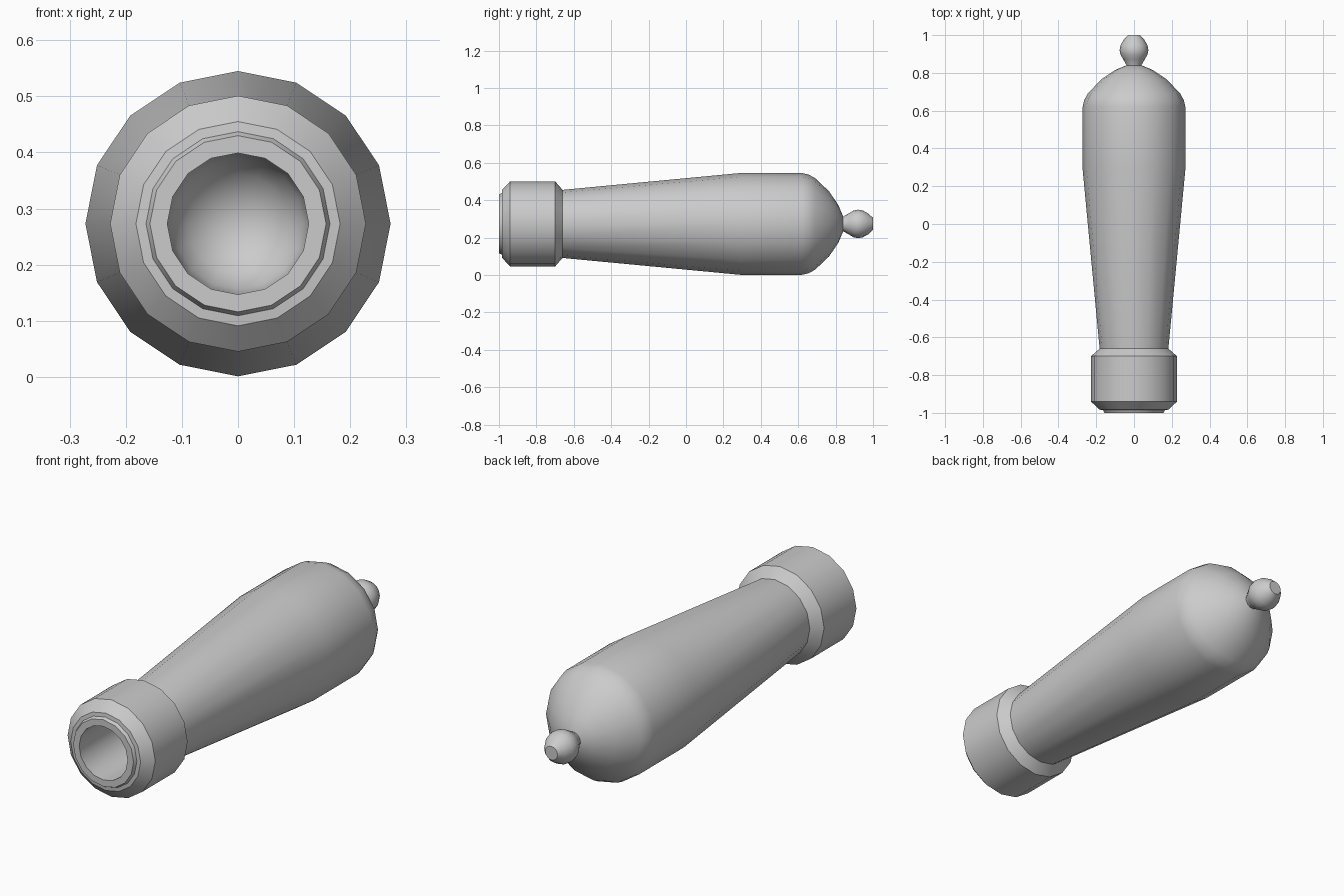
import bpy, bmesh, math

if "Cube" in bpy.data.objects:
    bpy.data.objects.remove(bpy.data.objects["Cube"])

SIDES = 16
AXIS_Z = 0.273


def lathe(name, profile):
    """Spin (y, radius) points around the long axis; radius 0 closes to a point."""
    bm = bmesh.new()
    rings = []
    for y, r in profile:
        if r == 0:
            rings.append([bm.verts.new((0, y, AXIS_Z))])
            continue
        angles = [2 * math.pi * i / SIDES for i in range(SIDES)]
        rings.append([bm.verts.new((r * math.cos(a), y, AXIS_Z + r * math.sin(a)))
                      for a in angles])
    for a, b in zip(rings, rings[1:]):
        for i in range(SIDES):
            j = (i + 1) % SIDES
            quad = [a[i % len(a)], a[j % len(a)], b[j % len(b)], b[i % len(b)]]
            bm.faces.new(list(dict.fromkeys(quad)))
    bmesh.ops.recalc_face_normals(bm, faces=bm.faces)
    mesh = bpy.data.meshes.new(name)
    bm.to_mesh(mesh)
    bm.free()
    ob = bpy.data.objects.new(name, mesh)
    bpy.context.collection.objects.link(ob)
    bpy.ops.object.select_all(action='DESELECT')
    ob.select_set(True)
    bpy.context.view_layer.objects.active = ob
    bpy.ops.object.shade_smooth_by_angle(angle=math.radians(35))
    return ob


# Barrel: rounded bore end, bore wall, muzzle lip, collar, tapered body, domed breech
bore_end = [(0.2 - 0.126 * math.sin(t), 0.126 * math.cos(t))
            for t in (math.radians(-d) for d in (67.5, 45, 22.5, 0))]
lathe("barrel", [(0.326, 0)] + bore_end + [
    (-1.0, 0.126), (-1.0, 0.157), (-0.985, 0.164), (-0.983, 0.182),
    (-0.94, 0.228), (-0.70, 0.228), (-0.66, 0.182),
    (0.29, 0.272), (0.62, 0.272), (0.655, 0.264), (0.69, 0.245),
    (0.765, 0.174), (0.815, 0.100), (0.84, 0.04), (0.845, 0)])

# Breech knob: narrow neck, round bulb, flat end
lathe("breech_knob", [
    (0.82, 0), (0.82, 0.036), (0.842, 0.04), (0.873, 0.058), (0.897, 0.072), (0.92, 0.076),
    (0.945, 0.072), (0.975, 0.055), (1.0, 0.032), (1.0, 0)])
